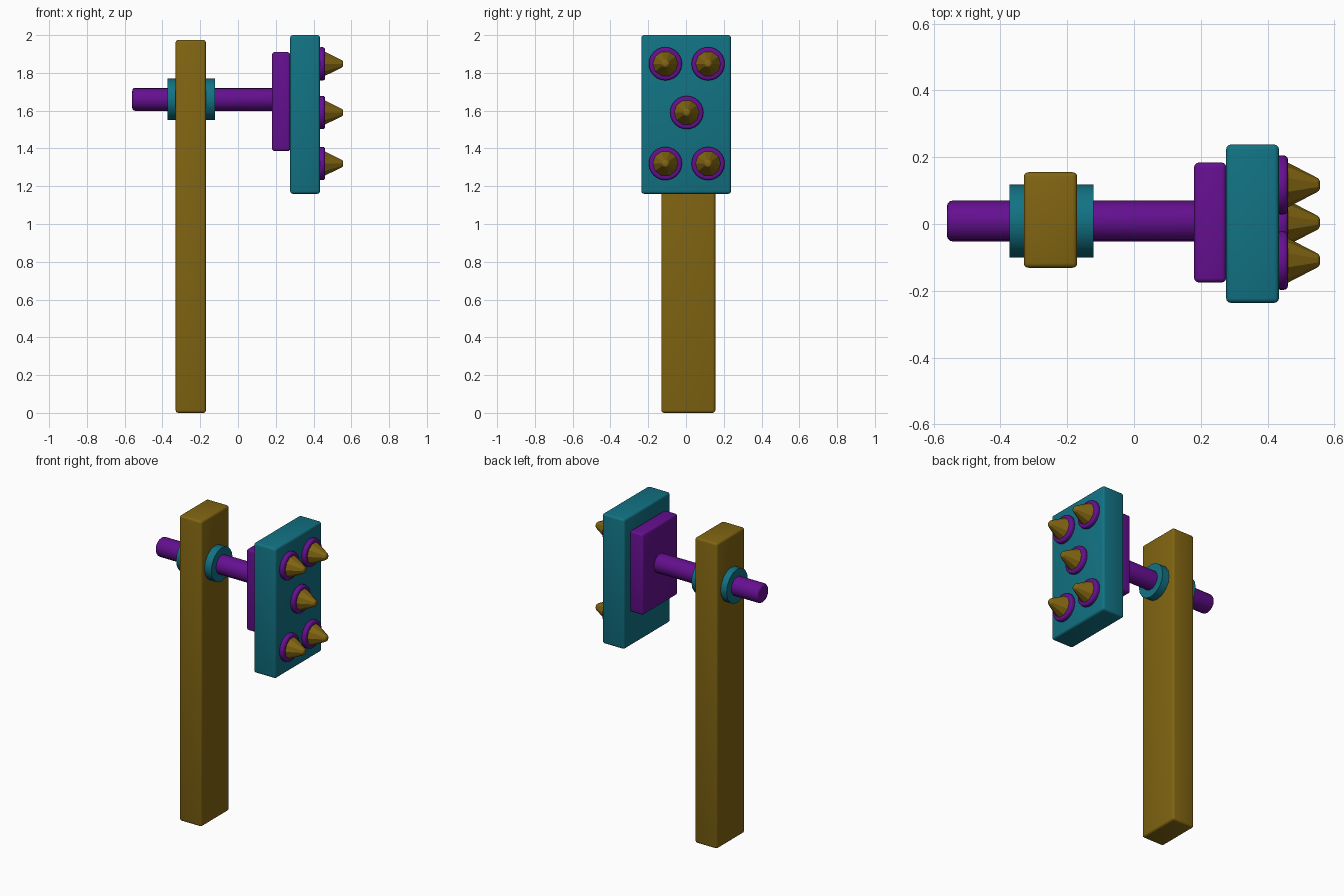
import bpy, bmesh, math
from mathutils import Matrix, Vector

if "Cube" in bpy.data.objects:
    bpy.data.objects.remove(bpy.data.objects["Cube"])


def material(name, rgb):
    m = bpy.data.materials.new(name)
    m.diffuse_color = (*rgb, 1)
    m.use_nodes = True
    m.node_tree.nodes["Principled BSDF"].inputs["Base Color"].default_value = m.diffuse_color
    return m


WOOD = material("ochre", (0.22, 0.13, 0.006))
TEAL = material("teal", (0.006, 0.17, 0.23))
PURPLE = material("purple", (0.13, 0.005, 0.28))


def finish(bm, name, mat, smooth=40):
    me = bpy.data.meshes.new(name)
    bm.to_mesh(me)
    bm.free()
    for p in me.polygons:
        p.use_smooth = smooth > 0
    if smooth:
        me.set_sharp_from_angle(angle=math.radians(smooth))
    me.materials.append(mat)
    ob = bpy.data.objects.new(name, me)
    bpy.context.collection.objects.link(ob)
    return ob


def bevel(bm, edges, width, segs=3):
    bmesh.ops.bevel(bm, geom=edges, offset=width, segments=segs,
                    profile=0.5, affect='EDGES', clamp_overlap=True)


def box(name, mat, lo, hi, width):
    lo, hi = Vector(lo), Vector(hi)
    bm = bmesh.new()
    bmesh.ops.create_cube(bm, size=1, matrix=Matrix.Translation((lo + hi) / 2)
                          @ Matrix.Diagonal((*(hi - lo), 1)))
    bevel(bm, bm.edges[:], width)
    return finish(bm, name, mat)


def x_cone(name, mat, x0, x1, y, z, r0, r1, sides, width=0, ends=(0, 1), smooth=40):
    """Cylinder or cone along x; the rims listed in ends are rounded."""
    bm = bmesh.new()
    bmesh.ops.create_cone(bm, cap_ends=True, segments=sides, radius1=r0, radius2=r1,
                          depth=x1 - x0,
                          matrix=Matrix.Translation(((x0 + x1) / 2, y, z))
                          @ Matrix.Rotation(math.pi / 2, 4, 'Y'))
    if width:
        targets = [(x0, x1)[e] for e in ends]
        rims = [e for e in bm.edges
                if any(all(abs(v.co.x - t) < 1e-4 for v in e.verts) for t in targets)]
        bevel(bm, rims, width)
    return finish(bm, name, mat, smooth)


# Upright post
box("post", WOOD, (-0.33, -0.131, 0), (-0.17, 0.155, 1.975), 0.014)

# Axle and the collars where it passes through the post
x_cone("axle", PURPLE, -0.56, 0.22, 0.009, 1.66, 0.061, 0.061, 16, 0.016)
for label, a, b in (("outer", -0.373, -0.30), ("inner", -0.20, -0.121)):
    x_cone(label + "_collar", TEAL, a, b, 0.009, 1.66, 0.109, 0.109, 16)

# Backing plate and striking head
box("backing_plate", PURPLE, (0.18, -0.175, 1.386), (0.276, 0.184, 1.91), 0.014)
box("head_block", TEAL, (0.276, -0.236, 1.16), (0.434, 0.238, 2.0), 0.014)

# Five spikes, each on a rounded washer
spots = [(-0.109, 1.848), (0.117, 1.848), (0.004, 1.59), (-0.109, 1.32), (0.117, 1.32)]
for i, (y, z) in enumerate(spots, 1):
    x_cone(f"spike_washer_{i}", PURPLE, 0.425, 0.461, y, z, 0.088, 0.088, 24, 0.012)
    x_cone(f"spike_{i}", WOOD, 0.445, 0.557, y, z, 0.075, 0.017, 10, 0.009, (1,), 0)
